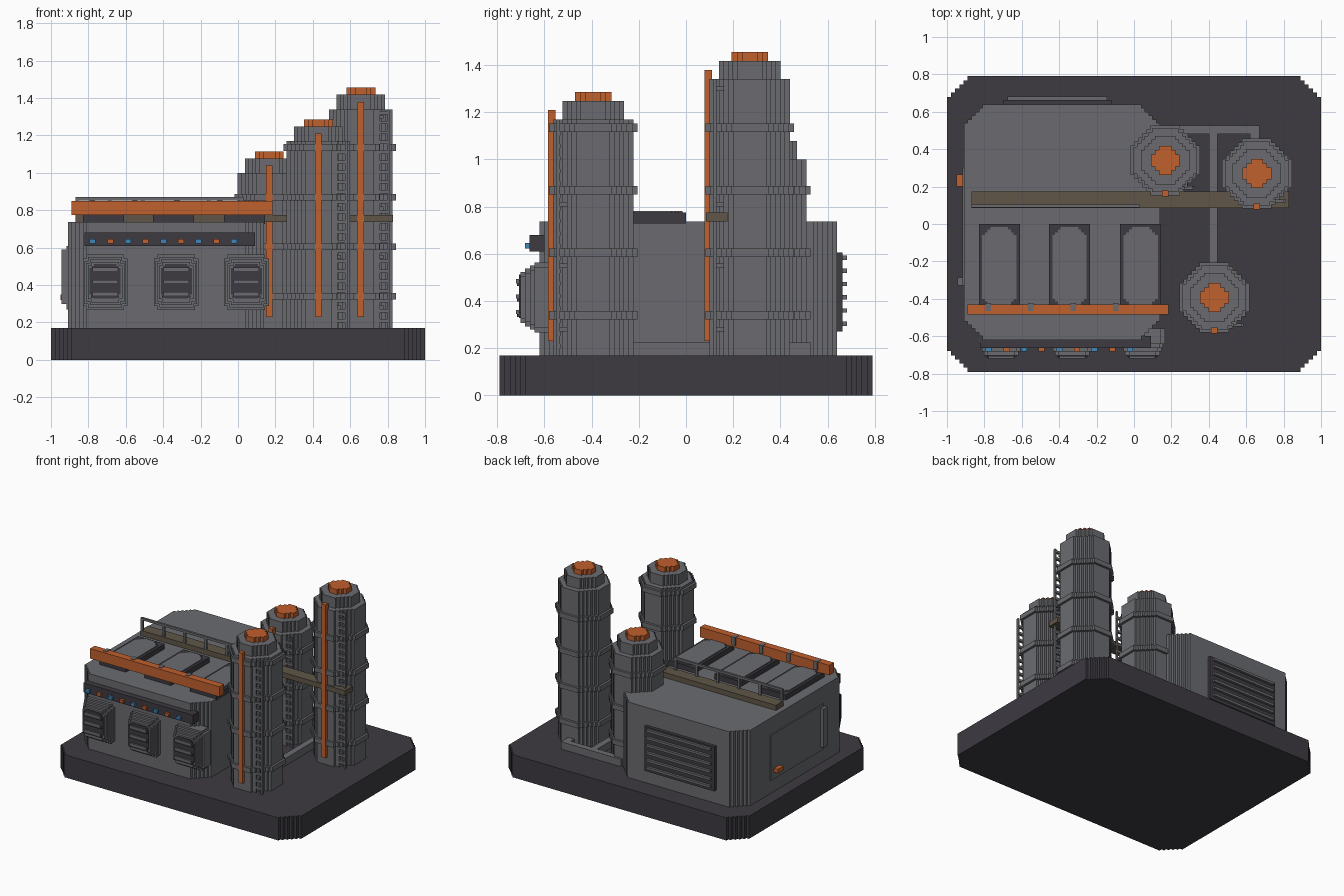
import bpy, bmesh

cube = bpy.data.objects.get("Cube")
if cube:
    bpy.data.objects.remove(cube, do_unlink=True)


def material(name, r, g, b):
    m = bpy.data.materials.new(name)
    m.use_nodes = True
    m.diffuse_color = (r, g, b, 1)
    m.node_tree.nodes["Principled BSDF"].inputs["Base Color"].default_value = (r, g, b, 1)
    return m


GREY = material("steel grey", .145, .148, .16)
DARK = material("dark charcoal", .047, .043, .053)
ORANGE = material("safety orange", .53, .115, .026)
BROWN = material("walkway brown", .115, .093, .065)
BLUE = material("signal blue", .05, .24, .48)


def add_mesh(name, bm, mat):
    bmesh.ops.recalc_face_normals(bm, faces=bm.faces)
    mesh = bpy.data.meshes.new(name)
    bm.to_mesh(mesh)
    bm.free()
    mesh.materials.append(mat)
    ob = bpy.data.objects.new(name, mesh)
    bpy.context.collection.objects.link(ob)
    return ob


def add_box(bm, x, y, z):
    """Box from (min, max) pairs."""
    verts = bmesh.ops.create_cube(bm, size=1)["verts"]
    for v in verts:
        v.co = [a + (b - a) * (c + .5) for (a, b), c in zip((x, y, z), v.co)]


def boxes(name, mat, *items):
    bm = bmesh.new()
    for item in items:
        add_box(bm, *item)
    return add_mesh(name, bm, mat)


def outline(u, v, hu, hv, cut, steps):
    """Rectangle whose corners are cut by little stairs."""
    s = cut / steps
    corner = [(hu, hv - cut)]
    for i in range(steps):
        corner += [(hu - (i + 1) * s, hv - cut + i * s), (hu - (i + 1) * s, hv - cut + (i + 1) * s)]
    pts = []
    for su, sv in ((1, 1), (-1, 1), (-1, -1), (1, -1)):
        run = corner if su * sv > 0 else corner[::-1]
        pts += [(u + su * a, v + sv * b) for a, b in run]
    return pts


def add_prism(bm, pts, h0, h1, axis="z"):
    place = (lambda a, b, h: (a, b, h)) if axis == "z" else (lambda a, b, h: (a, h, b))
    low = [bm.verts.new(place(a, b, h0)) for a, b in pts]
    high = [bm.verts.new(place(a, b, h1)) for a, b in pts]
    bm.faces.new(low[::-1])
    bm.faces.new(high)
    for i in range(len(pts)):
        j = (i + 1) % len(pts)
        bm.faces.new((low[i], low[j], high[j], high[i]))


def prism(name, mat, pts, h0, h1, axis="z"):
    bm = bmesh.new()
    add_prism(bm, pts, h0, h1, axis)
    return add_mesh(name, bm, mat)


GROUND = .17
ROOF = .737

# Base slab and main building
prism("base_slab", DARK, outline(0, 0, 1, .79, .11, 5), 0, GROUND)
prism("main_building", GREY, outline(-.385, .01, .525, .63, .1, 5), GROUND, ROOF)


# Towers
def tower(name, x, y, top):
    def octagon(r):
        return outline(x, y, r, r, r * .58, max(2, round(r * 29)))

    bm = bmesh.new()
    add_prism(bm, octagon(.17), GROUND, top - .115)
    add_prism(bm, octagon(.13), top - .115, top - .037)
    z = .34
    while z < top - .12:
        add_prism(bm, octagon(.187), z - .018, z + .018)
        z += .265
    add_mesh(name + "_shell", bm, GREY)
    prism(name + "_cap", ORANGE, octagon(.077), top - .037, top)
    boxes(name + "_stripe", ORANGE,
          ((x - .017, x + .017), (y - .192, y - .16), (.23, top - .075)))
    # Ladder on the front corner
    bm = bmesh.new()
    end = top - .115
    for u in (.09, .142):
        add_box(bm, (x + u, x + u + .013), (y - .155, y - .14), (GROUND, end))
    z = .2
    while z < end - .02:
        add_box(bm, (x + .09, x + .155), (y - .155, y - .138), (z, z + .018))
        z += .053
    for z in (.27, .54, .8, end - .05):
        add_box(bm, (x + .1, x + .12), (y - .145, y - .1), (z, z + .02))
    add_mesh(name + "_ladder", bm, GREY)


tower("short_tower", .167, .34, 1.115)
tower("middle_tower", .43, -.393, 1.285)
tower("tall_tower", .657, .27, 1.455)

# Ground pipes joining the towers
boxes("ground_pipes", GREY,
      ((.4, .447), (-.25, .5), (GROUND, .225)),
      ((.17, .67), (.48, .527), (GROUND, .225)),
      ((.62, .67), (.4, .5), (GROUND, .225)))

# Front vent hoods
for i, x in enumerate((-.71, -.33, .045)):
    tag = f"vent_hood_{i + 1}"
    bm = bmesh.new()
    for k in range(4):
        add_prism(bm, outline(x, .415, .12 - .009 * k, .148 - .013 * k, .02, 1),
                  -.56, -.642 - .02 * k, "y")
    add_mesh(tag, bm, GREY)
    prism(tag + "_opening", DARK, outline(x, .42, .083, .092, .022, 2), -.70, -.708, "y")
    boxes(tag + "_slats", GREY,
          *[((x - .068, x + .068), (-.72, -.70), (z, z + .018)) for z in (.345, .41, .475)])
    boxes(tag + "_slat_shadows", DARK,
          *[((x - .075, x + .075), (-.716, -.70), (z - .012, z)) for z in (.345, .41, .475)])

# Signal strip
boxes("signal_panel", DARK, ((-.82, .09), (-.664, -.6), (.61, .68)))
for i in range(9):
    x = -.777 + i * .0945
    boxes(f"signal_lamp_{i + 1}", ORANGE if i % 2 else BLUE,
          ((x - .016, x + .016), (-.682, -.664), (.622, .645)))

# Roof hatches
for i, x in enumerate((-.72, -.345, .035)):
    boxes(f"hatch_frame_{i + 1}", DARK, ((x - .11, x + .11), (-.46, 0), (ROOF - .01, .775)))
    prism(f"hatch_cover_{i + 1}", GREY, outline(x, -.23, .092, .215, .045, 3), .77, .782)

# Roof beam with brackets
boxes("roof_beam", ORANGE, ((-.89, .145), (-.485, -.43), (.775, .85)))
boxes("beam_brackets", GREY,
      *[((x - .015, x + .015), (-.465, -.422), (.79, .853)) for x in (-.78, -.553, -.325, -.098)])
boxes("beam_end", ORANGE, ((.145, .185), (-.485, -.43), (.775, .85)))

# Walkway and railing
boxes("walkway", BROWN, ((-.87, .83), (.085, .175), (ROOF, .775)))
rail = [((-.87, .03), (.087, .103), (.853, .87))]
rail += [((x, x + .018), (.087, .103), (.77, .86)) for x in [-.87 + .176 * i for i in range(6)]]
boxes("walkway_railing", GREY, *rail)

# Back louvre
boxes("back_louvre_panel", DARK, ((-.7, -.12), (.62, .664), (.27, .605)))
boxes("back_louvre_slats", GREY,
      *[((-.675, -.145), (.66, .682), (z, z + .018)) for z in [.295 + .056 * i for i in range(6)]])

# Side service door
boxes("service_door", GREY, ((-.918, -.9), (-.33, .3), (.27, .61)))
boxes("service_door_hinge", GREY, ((-.945, -.9), (-.33, -.285), (.3, .59)))
boxes("service_door_handle", ORANGE, ((-.95, -.91), (.2, .265), (.32, .35)))
